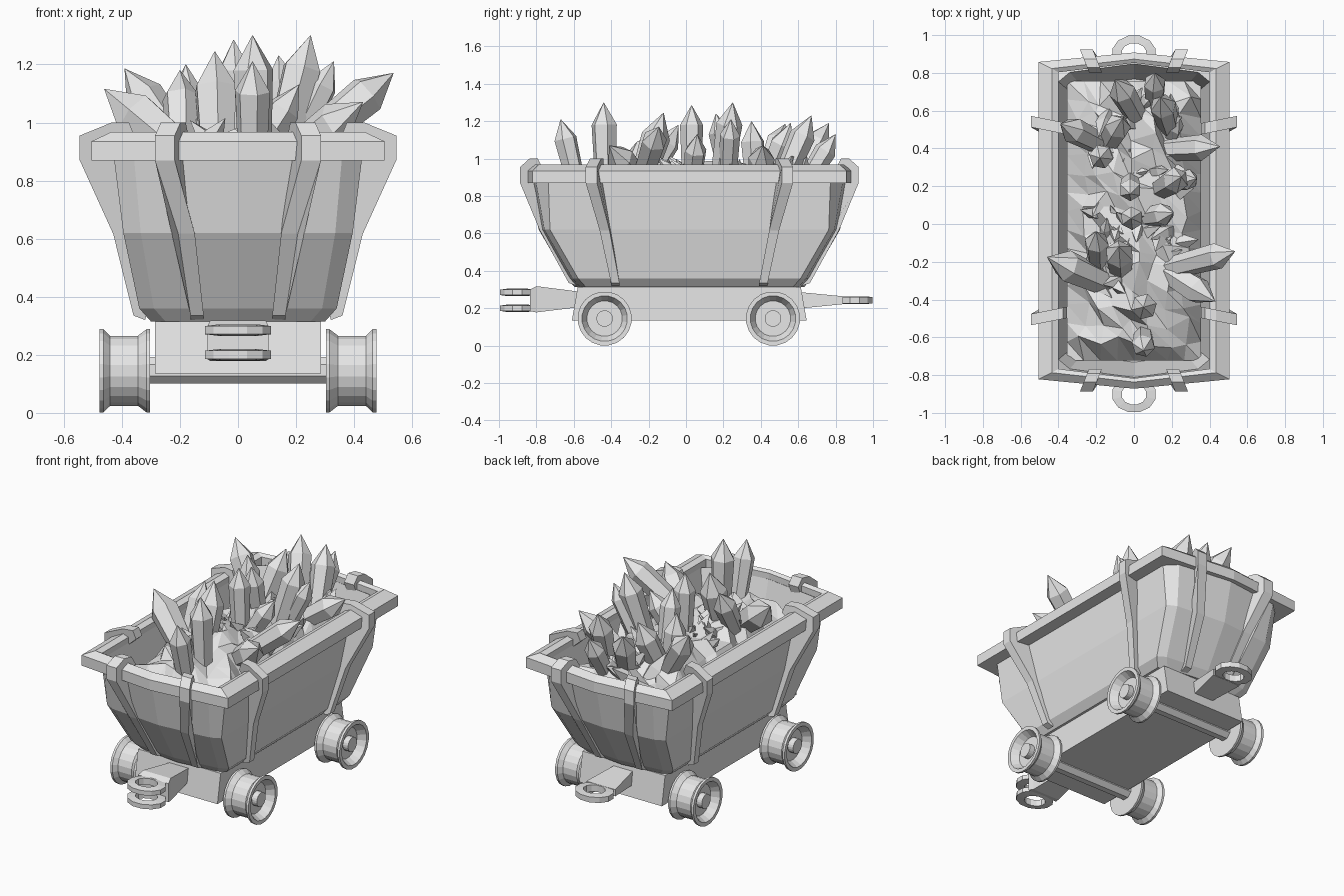
import bpy, bmesh, math, random
from mathutils import Vector

if "Cube" in bpy.data.objects:
    bpy.data.objects.remove(bpy.data.objects["Cube"])

random.seed(4)
CY = 0.018                      # the body sits slightly behind the origin
grey = bpy.data.materials.new("plain grey")
grey.diffuse_color = (0.8, 0.8, 0.8, 1)
grey.use_nodes = True
grey.node_tree.nodes["Principled BSDF"].inputs["Base Color"].default_value = grey.diffuse_color


def finish(name, bm):
    bmesh.ops.recalc_face_normals(bm, faces=bm.faces)
    me = bpy.data.meshes.new(name)
    bm.to_mesh(me)
    bm.free()
    me.materials.append(grey)
    ob = bpy.data.objects.new(name, me)
    bpy.context.collection.objects.link(ob)
    return ob


def loft(name, rings, closed=False, bm=None):
    """Skin equal-length rings; cap the ends, or join last to first."""
    own = bm is None
    bm = bm or bmesh.new()
    vs = [[bm.verts.new(p) for p in r] for r in rings]
    n = len(vs[0])
    pairs = list(zip(vs, vs[1:])) + ([(vs[-1], vs[0])] if closed else [])
    for a, b in pairs:
        for i in range(n):
            j = (i + 1) % n
            bm.faces.new((a[i], a[j], b[j], b[i]))
    if not closed:
        bm.faces.new(vs[0][::-1])
        bm.faces.new(vs[-1])
    return finish(name, bm) if own else None


def outline(hx, hy, bow, z, cx=0.0, cy=0.0):
    """Plan of the tub: straight sides, bowed ends, optional cut corners."""
    end = [(hx, hy - cy), (hx - cx, hy), (0, hy + bow), (cx - hx, hy), (-hx, hy - cy)]
    if not cx:
        end = end[1:4]
    pts = end + [(-x, -y) for x, y in end]
    return [(x, y + CY, z) for x, y in pts]


def lathe(name, profile, axis, centre, n=16, closed=False, wide=1.0):
    """Revolve (along, radius) pairs about the x or z axis."""
    rings = []
    for a, r in profile:
        ring = []
        for i in range(n):
            t = 2 * math.pi * (i + 0.5) / n
            u, v = r * math.cos(t), r * math.sin(t)
            p = (a, u, v) if axis == "x" else (u * wide, v, a)
            ring.append(Vector(p) + Vector(centre))
        rings.append(ring)
    return loft(name, rings, closed)


def block(name, ends):
    """Tapered block from (y, half width, z low, z high) sections."""
    return loft(name, [[(-w, y, a), (w, y, a), (w, y, b), (-w, y, b)] for y, w, a, b in ends])


# Tub shell, outside up and inside down: section, then corner cut
body = [(.30, .585, .03, .315, .05, .03), (.34, .625, .03, .36, .05, .03),
        (.395, .775, .03, .62, .06, .03), (.43, .825, .045, .90, .07, .07),
        (.40, .785, .045, .92, .06, .05), (.335, .71, .04, .62, .06, .03)]
loft("tub", [outline(*b) for b in body])

# Rim around the top
rim = [(.505, .84, .05, .87), (.505, .84, .05, .935), (.435, .805, .05, .968),
       (.40, .785, .05, .955), (.40, .785, .05, .87)]
loft("rim", [outline(*r) for r in rim], closed=True)

# Ribs: a profile (outward, z) given width and a slant towards the bottom
SIDE = [(.32, .32), (.36, .335), (.43, .617), (.545, .87), (.545, .955), (.435, 1.0),
        (.375, 1.0), (.355, .95), (.41, .90), (.37, .62), (.31, .36)]
END = [(.60, .32), (.645, .335), (.80, .617), (.905, .87), (.905, .955), (.855, 1.0),
       (.81, 1.0), (.785, .95), (.80, .90), (.755, .62), (.61, .36)]


def rib(name, profile, top, low, width, thin, place):
    sides = []
    for s in (-.5, .5):
        ring = []
        for o, z in profile:
            k = min(1, max(0, (z - .33) / .54))
            ring.append(place(o, low + (top - low) * k + s * (thin + (width - thin) * k), z))
        sides.append(ring)
    loft(name, sides)


for sx in (-1, 1):
    for sy in (-1, 1):
        rib("side_rib", SIDE, .505, .395, .06, .045,
            lambda o, t, z: (sx * o, sy * (t + (o - .45) * .2 * (z > .8)) + CY, z))
        rib("end_rib", END, .21, .14, .068, .045,
            lambda o, t, z: (sx * (t + (o - .8) * .4 * (z > .8)), sy * o + CY, z))

# Chassis box, slightly shorter at the top
ch = block("chassis", [(-.61, .285, .135, .315), (.645, .285, .135, .315)])
for v in ch.data.vertices:
    if v.co.z > .3:
        v.co.y = CY + (v.co.y - CY) * .95

# Axles and flanged wheels
WHEEL = [(.303, .04), (.303, .145), (.315, .145), (.345, .122), (.44, .122), (.463, .145),
         (.477, .145), (.477, .122), (.43, .095), (.43, .044), (.465, .044)]
for y in (-.435, .465):
    lathe("axle", [(-.31, .05), (.31, .05)], "x", (0, y, .147), 8)
    for s in (-1, 1):
        lathe("wheel", [(s * a, r) for a, r in WHEEL], "x", (0, y, .145), 20)

# Front forked coupling: two eye plates on a solid neck
for z in (.18, .265):
    lathe("fork_eye", [(z, .055), (z + .006, .097), (z + .034, .097), (z + .04, .055)],
          "z", (0, -.902, 0), 12, closed=True, wide=1.22)
block("fork_neck", [(-.835, .105, .185, .30), (-.80, .095, .178, .318), (-.58, .065, .205, .29)])

# Rear single eye coupling
lathe("rear_eye", [(.222, .055), (.226, .097), (.26, .097), (.264, .055)],
      "z", (0, .903, 0), 12, closed=True, wide=1.22)
block("rear_neck", [(.84, .10, .222, .264), (.62, .065, .20, .285)])

# Rubble heap filling the tub
bm = bmesh.new()
bmesh.ops.create_grid(bm, x_segments=8, y_segments=15, size=1)
bmesh.ops.triangulate(bm, faces=bm.faces)
for v in bm.verts:
    x, y = v.co.x, v.co.y
    rim_v = max(abs(x), abs(y)) > .99
    h = .82 + .14 * (1 - x * x) * (1 - y ** 4) + random.uniform(-.04, .04)
    j = 0 if rim_v else .035
    v.co = (x * .355 + random.uniform(-j, j), y * .74 + CY + random.uniform(-j, j),
            .76 if rim_v else h)
finish("rubble", bm)


# Crystals: prisms with a point
def crystal(bm, base, tip, r, n=6, cap=1.7):
    base, tip = Vector(base), Vector(tip)
    d = (tip - base).normalized()
    u = d.orthogonal().normalized()
    w = d.cross(u)
    turn = random.uniform(0, 1)
    rings = []
    for c, rad in ((base, r * .8), (tip - d * r * cap, r), (tip, .001)):
        rings.append([c + rad * (u * math.cos(t) + w * math.sin(t))
                      for t in (turn + i * 2 * math.pi / n for i in range(n))])
    loft("", rings, bm=bm)


# tip x, y, z, then base x, y, then radius
BIG = [(-.46, -.175, 1.115, -.13, -.32, .085), (.535, -.145, 1.17, .13, -.25, .07),
       (.455, .41, 1.07, .13, .39, .07), (.43, -.41, 1.07, .13, -.22, .075),
       (-.10, .765, 1.19, .03, .54, .07), (.11, .80, 1.13, .11, .62, .06),
       (.14, .67, 1.23, .19, .50, .07), (-.39, .53, 1.185, -.15, .41, .07),
       (-.06, .56, 1.19, -.14, .42, .07), (-.18, .35, 1.20, -.16, .37, .065),
       (-.02, .16, 1.24, -.02, .24, .06), (.25, .25, 1.30, .13, .18, .07),
       (.33, .24, 1.21, .15, .22, .055), (.21, .06, 1.13, .03, .03, .06),
       (-.20, -.04, 1.18, -.19, -.24, .065), (-.08, -.12, 1.245, -.07, -.25, .078),
       (.05, -.44, 1.30, .06, -.43, .07), (.05, -.67, 1.21, .05, -.58, .062),
       (-.015, .03, 1.285, 0, .03, .062)]
bm = bmesh.new()
for x, y, z, bx, by, r in BIG:
    crystal(bm, (bx, by, .84), (x, y, z), r)
finish("large_crystals", bm)

# Small leaning shards scattered over the rubble
bm = bmesh.new()
for i in range(48):
    x, y = random.uniform(-.22, .22), random.uniform(-.3, .62)
    a = random.uniform(0, 2 * math.pi)
    crystal(bm, (x, y, .86), (x + .13 * math.cos(a), y + .13 * math.sin(a),
                              random.uniform(.93, 1.02)), random.uniform(.03, .05), 4, 2.2)
finish("small_shards", bm)
